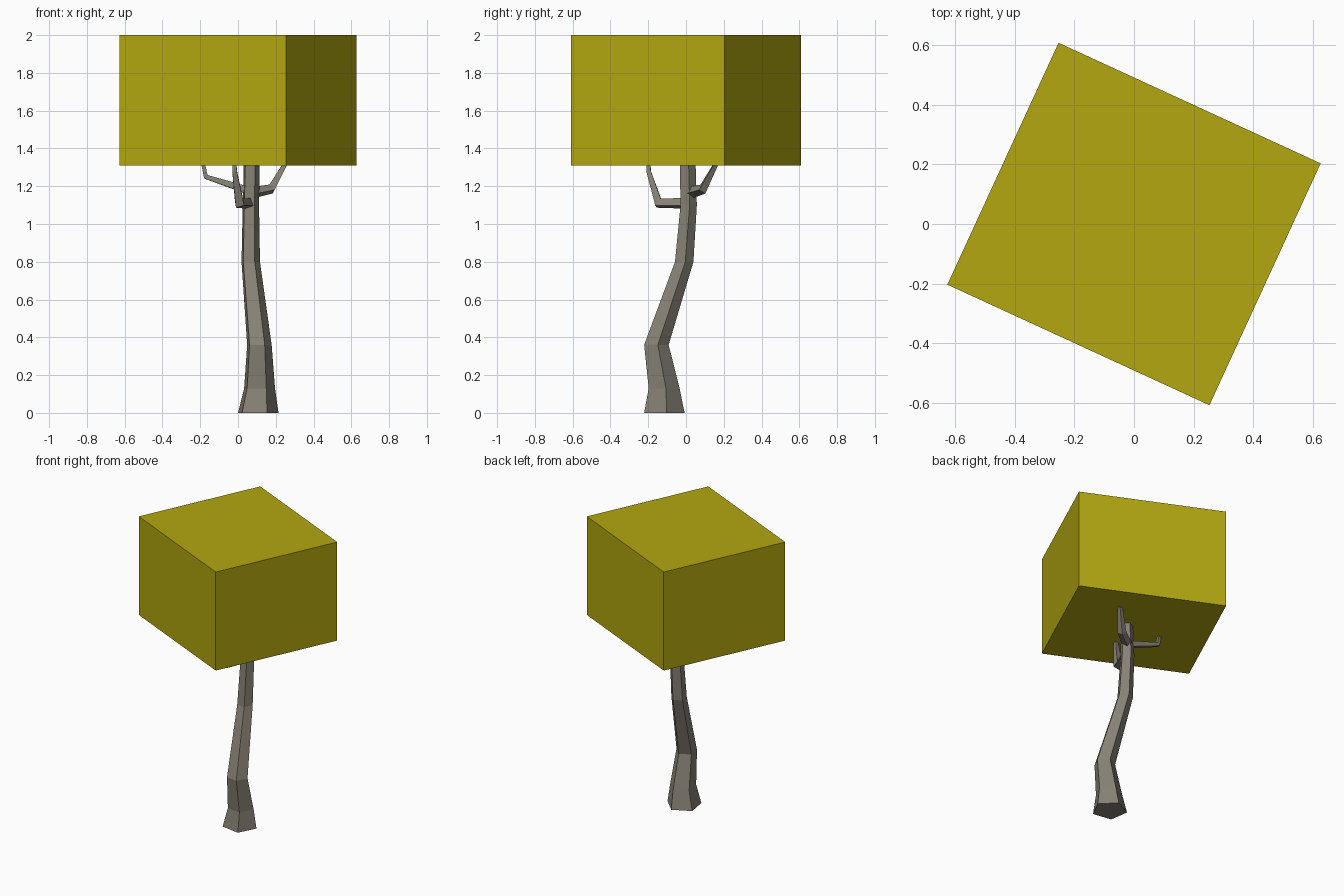
import bpy, bmesh, math
from mathutils import Vector, Quaternion

if "Cube" in bpy.data.objects:
    bpy.data.objects.remove(bpy.data.objects["Cube"])


def material(name, rgb):
    m = bpy.data.materials.new(name)
    m.diffuse_color = (*rgb, 1)
    m.use_nodes = True
    m.node_tree.nodes["Principled BSDF"].inputs["Base Color"].default_value = m.diffuse_color
    return m


BARK = material("bark", (0.24, 0.22, 0.18))
LEAF = material("leaves", (0.45, 0.39, 0.005))


def loft(name, path, sides, phase, level=False):
    """Tapered flat-faced tube through (x, y, z, radius) stations."""
    pts = [Vector(p[:3]) for p in path]
    bm = bmesh.new()
    rings = []
    axis, rot = Vector((0, 0, 1)), Quaternion()
    for i, p in enumerate(pts):
        if not level:
            # bisecting plane at every bend, carried along without twist
            a = (p - pts[i - 1]).normalized() if i else Vector()
            b = (pts[i + 1] - p).normalized() if i < len(pts) - 1 else Vector()
            t = (a + b).normalized()
            rot = axis.rotation_difference(t) @ rot
            axis = t
        r = path[i][3]
        ring = []
        for k in range(sides):
            ang = math.radians(phase) + math.tau * k / sides
            offset = Vector((r * math.cos(ang), r * math.sin(ang), 0))
            ring.append(bm.verts.new(p + rot @ offset))
        rings.append(ring)
    for lo, hi in zip(rings, rings[1:]):
        for k in range(sides):
            n = (k + 1) % sides
            bm.faces.new((lo[k], lo[n], hi[n], hi[k]))
    bm.faces.new(rings[0][::-1])
    bm.faces.new(rings[-1])
    bmesh.ops.recalc_face_normals(bm, faces=bm.faces)
    mesh = bpy.data.meshes.new(name)
    bm.to_mesh(mesh)
    bm.free()
    mesh.materials.append(BARK)
    obj = bpy.data.objects.new(name, mesh)
    bpy.context.collection.objects.link(obj)
    return obj


# Crooked five-sided trunk, running up into the canopy
loft("trunk", [
    (0.102, -0.120, 0.00, 0.114),
    (0.110, -0.120, 0.13, 0.087),
    (0.110, -0.160, 0.36, 0.069),
    (0.065, -0.012, 0.80, 0.052),
    (0.066, 0.012, 1.10, 0.046),
    (0.072, 0.005, 1.40, 0.044),
], 5, 9, level=True)

# Three bent branches reaching up into the canopy
loft("left_branch", [
    (0.06, 0.01, 1.175, 0.028), (-0.17, 0.03, 1.25, 0.018),
    (-0.183, 0.03, 1.31, 0.014), (-0.20, 0.03, 1.40, 0.010)], 4, 45)
loft("front_branch", [
    (0.06, 0.00, 1.11, 0.032), (0.008, -0.145, 1.11, 0.032),
    (-0.018, -0.198, 1.28, 0.017), (-0.02, -0.20, 1.40, 0.011)], 4, 45)
loft("right_branch", [
    (0.07, 0.02, 1.165, 0.032), (0.175, 0.09, 1.185, 0.028),
    (0.245, 0.155, 1.31, 0.016), (0.29, 0.195, 1.40, 0.011)], 4, 45)

# Block canopy, turned about the vertical
bpy.ops.mesh.primitive_cube_add(size=1, location=(0, 0, 1.655),
                                rotation=(0, 0, math.radians(-24.7)))
canopy = bpy.context.object
canopy.name = "canopy"
canopy.scale = (0.968, 0.893, 0.69)
canopy.data.materials.append(LEAF)
